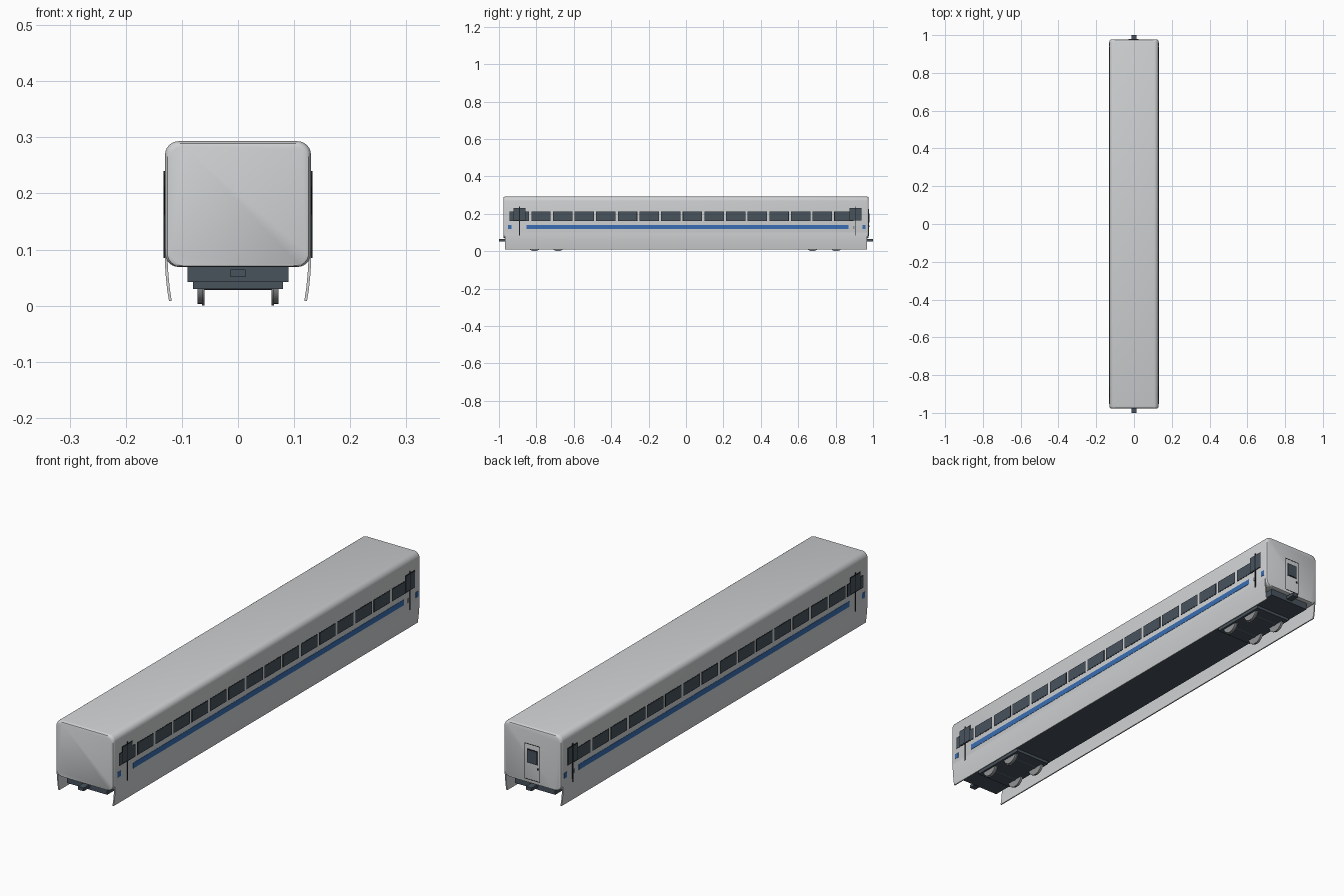
import bpy, bmesh, math
from mathutils import Vector, Matrix

cube = bpy.data.objects.get("Cube")
if cube:
    bpy.data.objects.remove(cube, do_unlink=True)


def material(name, r, g, b):
    m = bpy.data.materials.new(name)
    m.use_nodes = True
    m.diffuse_color = (r, g, b, 1)
    m.node_tree.nodes["Principled BSDF"].inputs["Base Color"].default_value = (r, g, b, 1)
    return m


PAINT = material("light grey paint", 0.62, 0.635, 0.645)
SLATE = material("slate", 0.065, 0.085, 0.108)
BLACK = material("black trim", 0.012, 0.014, 0.017)
BLUE = material("blue stripe", 0.04, 0.155, 0.45)
STEEL = material("wheel steel", 0.28, 0.29, 0.3)


def finish(name, bm, mat, smooth=False):
    bmesh.ops.recalc_face_normals(bm, faces=bm.faces)
    mesh = bpy.data.meshes.new(name)
    bm.to_mesh(mesh)
    bm.free()
    mesh.materials.append(mat)
    ob = bpy.data.objects.new(name, mesh)
    bpy.context.collection.objects.link(ob)
    if smooth:
        bpy.ops.object.select_all(action='DESELECT')
        ob.select_set(True)
        bpy.context.view_layer.objects.active = ob
        bpy.ops.object.shade_smooth_by_angle(angle=math.radians(35))
    return ob


def add_box(bm, lo, hi):
    lo, hi = Vector(lo), Vector(hi)
    m = Matrix.Translation((lo + hi) / 2) @ Matrix.Diagonal((*(hi - lo), 1))
    bmesh.ops.create_cube(bm, size=1, matrix=m)


def boxes(name, mat, items):
    bm = bmesh.new()
    for lo, hi in items:
        add_box(bm, lo, hi)
    return finish(name, bm, mat)


def loft(name, mat, rings):
    """Join equal closed rings in order and cap both ends."""
    bm = bmesh.new()
    loops = [[bm.verts.new(p) for p in ring] for ring in rings]
    n = len(loops[0])
    for a, b in zip(loops, loops[1:]):
        for i in range(n):
            j = (i + 1) % n
            bm.faces.new((a[i], a[j], b[j], b[i]))
    bm.faces.new(loops[0])
    bm.faces.new(loops[-1][::-1])
    return finish(name, bm, mat, True)


# Car body: rounded rectangle swept along y, softened at both ends
def body_ring(y, inset, radius=0.024, steps=6):
    half, low, high = 0.13 - inset, 0.069 + inset * 0.2, 0.293 - inset
    pts = []
    for k, (sx, z, sz) in enumerate(((1, high, 1), (-1, high, 1), (-1, low, -1), (1, low, -1))):
        cx, cz = sx * (half - radius), z - sz * radius
        for s in range(steps + 1):
            a = math.pi / 2 * (k + s / steps)
            pts.append((cx + radius * math.cos(a), y, cz + radius * math.sin(a)))
    return pts


ends = ((0.977, 0.009), (0.975, 0.004), (0.971, 0.0015), (0.965, 0))
loft("body", PAINT, [body_ring(-y, i) for y, i in ends] + [body_ring(y, i) for y, i in ends[::-1]])

# Curved side skirts
outer = ((0.13, 0.1), (0.1305, 0.08), (0.129, 0.055), (0.1265, 0.03), (0.123, 0.008))
inner = [(x - 0.005, z) for x, z in outer[::-1]]
for side, label in ((1, "left"), (-1, "right")):
    loft(label + "_skirt", PAINT,
         [[(side * x, y, z) for x, z in list(outer) + inner] for y in (-0.967, 0.967)])


# Side plates: (y0, y1, z0, z1) on both walls, standing out to the given x
def side_plates(name, mat, rects, reach):
    boxes(name, mat, [((min(s * 0.127, s * reach), y0, z0), (max(s * 0.127, s * reach), y1, z1))
                      for s in (1, -1) for y0, y1, z0, z1 in rects])


def grow(rects, d):
    return [(a - d, b + d, c - d, e + d) for a, b, c, e in rects]


PITCH = 0.1157
windows = [(-0.94 + i * PITCH, -0.842 + i * PITCH, 0.164, 0.209) for i in range(16)]
doors = [(c - 0.029, c + 0.029, 0.166, 0.229) for c in (-0.89, 0.907)]
side_plates("window_frames", BLACK, grow(windows, 0.003), 0.1306)
side_plates("window_panes", SLATE, windows, 0.1311)
side_plates("door_window_frames", BLACK, grow(doors, 0.003), 0.1316)
side_plates("door_window_panes", SLATE, doors, 0.1321)
side_plates("door_seams", BLACK, [(c - 0.002, c + 0.002, 0.085, 0.24) for c in (-0.89, 0.907)], 0.1325)

# Blue waist stripe with short end blocks, and door handles
side_plates("waist_stripe", BLUE, [(-0.853, 0.868, 0.118, 0.14),
                                   (-0.952, -0.932, 0.118, 0.14),
                                   (0.943, 0.96, 0.118, 0.14)], 0.1312)
side_plates("door_handles", STEEL, [(0.892, 0.901, 0.118, 0.134)], 0.1312)

# Rear end door: thin outline, window and handle
edge = 0.977
boxes("rear_door_outline", BLACK,
      [((s * 0.033 - 0.001, edge - 0.002, 0.082), (s * 0.033 + 0.001, edge + 0.001, 0.226)) for s in (1, -1)]
      + [((-0.034, edge - 0.002, z), (0.034, edge + 0.001, z + 0.002)) for z in (0.082, 0.224)])
boxes("rear_door_window_frame", BLACK, [((-0.023, edge - 0.002, 0.15), (0.023, edge + 0.002, 0.205))])
boxes("rear_door_window", SLATE, [((-0.02, edge - 0.002, 0.153), (0.02, edge + 0.003, 0.202))])
boxes("rear_door_handle", BLACK, [((-0.028, edge - 0.002, 0.13), (-0.022, edge + 0.003, 0.137))])

# Underframe, bogies and couplers
boxes("underframe", SLATE, [((-0.09, -0.96, 0.042), (0.09, 0.96, 0.072))])
bogie_centres = (-0.747, 0.74)
boxes("bogies", SLATE, [((-0.08, c - 0.12, 0.03), (0.08, c + 0.12, 0.043)) for c in bogie_centres])
boxes("couplers", SLATE, [((-0.013, min(s * 0.94, s), 0.051), (0.013, max(s * 0.94, s), 0.064))
                          for s in (1, -1)])


# Wheelsets: flanged wheels on axles
def cylinder(bm, x, y, r, width):
    m = Matrix.Translation((x, y, 0.04)) @ Matrix.Rotation(math.pi / 2, 4, 'Y')
    bmesh.ops.create_cone(bm, cap_ends=True, segments=28, radius1=r, radius2=r, depth=width, matrix=m)


wheels, axles = bmesh.new(), bmesh.new()
for c in bogie_centres:
    for y in (c - 0.063, c + 0.063):
        cylinder(axles, 0, y, 0.012, 0.13)
        for s in (1, -1):
            cylinder(wheels, s * 0.067, y, 0.037, 0.01)
            cylinder(wheels, s * 0.062, y, 0.04, 0.004)
finish("wheels", wheels, STEEL, True)
finish("axles", axles, SLATE, True)
